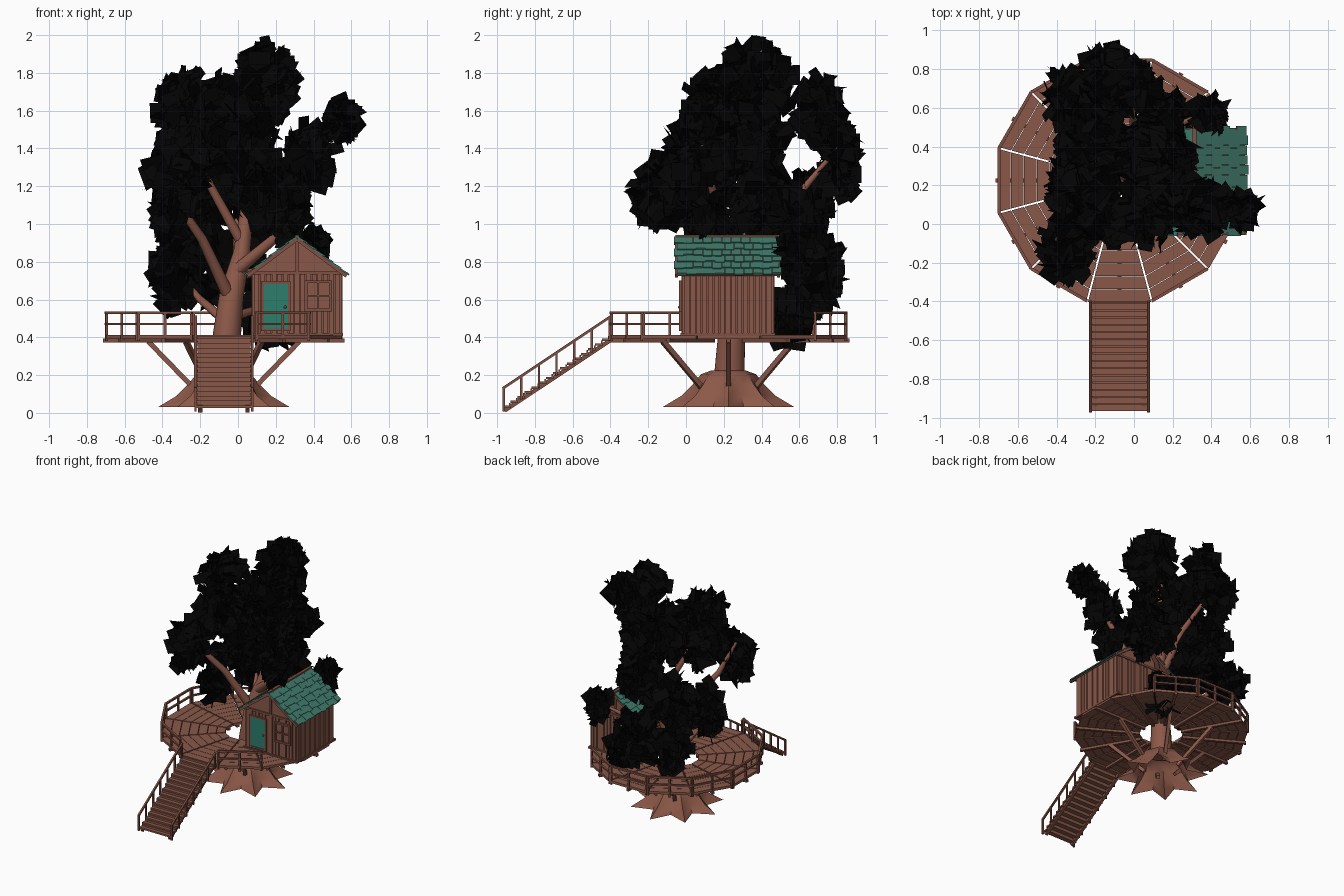
import bpy, bmesh, math, random
from mathutils import Vector, Matrix, Euler

if "Cube" in bpy.data.objects:
    bpy.data.objects.remove(bpy.data.objects["Cube"])
random.seed(4)
V = Vector
C = V((-0.075, 0.225, 0))          # tree and deck centre


def mat(name, col):
    m = bpy.data.materials.new(name)
    m.diffuse_color = (*col, 1)
    m.use_nodes = True
    m.node_tree.nodes["Principled BSDF"].inputs["Base Color"].default_value = m.diffuse_color
    return m


BARK = mat("bark brown", (0.265, 0.1, 0.066))
WOOD = mat("plank brown", (0.25, 0.098, 0.066))
TRIM = mat("timber brown", (0.21, 0.08, 0.054))
TEAL = mat("roof teal", (0.053, 0.2, 0.15))
DOOR = mat("door teal", (0.025, 0.21, 0.155))
LEAF = mat("leaf black", (0.001, 0.001, 0.001))


def finish(bm, name, m, smooth=False):
    bmesh.ops.recalc_face_normals(bm, faces=bm.faces)
    me = bpy.data.meshes.new(name)
    bm.to_mesh(me)
    bm.free()
    ob = bpy.data.objects.new(name, me)
    me.materials.append(m)
    bpy.context.collection.objects.link(ob)
    if smooth:
        bpy.ops.object.select_all(action='DESELECT')
        ob.select_set(True)
        bpy.context.view_layer.objects.active = ob
        bpy.ops.object.shade_smooth_by_angle(angle=math.radians(50))
    return ob


def box(bm, c, s, rot=None):
    M = Matrix.Translation(c) @ (rot.to_4x4() if rot else Matrix()) @ Matrix.Diagonal((*s, 1))
    bmesh.ops.create_cube(bm, size=1, matrix=M)


def beam(bm, a, b, w, h):
    a, b = V(a), V(b)
    d = b - a
    up = V((0, 0, 1)) if abs(d.normalized().z) < 0.99 else V((1, 0, 0))
    y = up.cross(d).normalized()
    x = d.normalized()
    box(bm, (a + b) / 2, (d.length, w, h), Matrix((x, y, x.cross(y))).transposed())


def prism(bm, pts, off):
    a = [bm.verts.new(p) for p in pts]
    b = [bm.verts.new(V(p) + V(off)) for p in pts]
    bm.faces.new(a)
    bm.faces.new(b[::-1])
    for i in range(len(a)):
        j = (i + 1) % len(a)
        bm.faces.new((a[j], a[i], b[i], b[j]))


def loft(bm, rings, caps=True):
    vs = [[bm.verts.new(p) for p in r] for r in rings]
    n = len(vs[0])
    for r, q in zip(vs, vs[1:]):
        for i in range(n):
            bm.faces.new((r[i], r[(i + 1) % n], q[(i + 1) % n], q[i]))
    if caps:
        bm.faces.new(vs[0][::-1])
        bm.faces.new(vs[-1])


def polar(r, deg, z=0):
    a = math.radians(deg)
    return C + V((r * math.cos(a), r * math.sin(a), z))


# root flare: eight-pointed star narrowing to the trunk, open underneath
bm = bmesh.new()
loft(bm, [[polar(t if i % 2 == 0 else v, i * 22.5, z) for i in range(16)]
          for z, t, v in ((0.03, 0.35, 0.21), (0.09, 0.25, 0.185), (0.15, 0.19, 0.16),
                          (0.205, 0.145, 0.13), (0.225, 0.09, 0.085))], caps=False)
finish(bm, "root_flare", BARK, True)

# trunk and branches: tapered tubes (x, y, z, radius)
LIMBS = {
    "trunk": [(-.075, .23, .2, .085), (-.06, .24, .4, .075), (-.035, .25, .62, .065), (.02, .32, .85, .045),
              (.05, .38, 1.1, .034), (.08, .4, 1.6, .022), (.1, .4, 1.85, .008)],
    "front_left_branch": [(-.04, .24, .6, .035), (-.19, .1, .92, .026), (-.3, 0, 1.08, .022), (-.4, -.08, 1.32, .01)],
    "right_branch": [(-.01, .27, .75, .035), (.2, .2, .93, .026), (.4, .1, 1.35, .018), (.56, .07, 1.55, .006)],
    "back_branch": [(0, .28, .78, .03), (0, .55, 1.1, .022), (-.1, .8, 1.4, .01)],
    "left_branch": [(.02, .33, .9, .028), (-.2, .28, 1.3, .02), (-.25, .2, 1.65, .008)],
    "low_back_branch": [(-.06, .25, .48, .028), (-.2, .5, .6, .02), (-.3, .68, .72, .008)],
    "low_right_branch": [(-.05, .26, .5, .028), (.1, .45, .55, .02), (.2, .55, .5, .008)],
    "back_right_branch": [(.0, .3, .72, .026), (.2, .5, .78, .018), (.38, .58, .87, .008)],
}
for name, pts in LIMBS.items():
    bm = bmesh.new()
    rings = []
    for i, (x, y, z, r) in enumerate(pts):
        d = V(pts[min(i + 1, len(pts) - 1)][:3]) - V(pts[max(i - 1, 0)][:3])
        q = V((0, 0, 1)).rotation_difference(d)
        rings.append([V((x, y, z)) + q @ V((r * math.cos(k * math.pi / 5), r * math.sin(k * math.pi / 5), 0))
                      for k in range(10)])
    loft(bm, rings)
    finish(bm, name, BARK, True)

# foliage: leaf cards scattered in ellipsoids (centre, radii)
CLUMPS = [(-.36, -.14, 1.17, .13, .14, .2), (-.27, .12, 1.37, .14, .2, .2), (-.28, .2, 1.64, .14, .2, .2),
          (.15, .35, 1.74, .15, .22, .22), (0, .3, 1.45, .2, .24, .2), (.27, .1, 1.12, .11, .15, .2),
          (.38, .08, 1.36, .13, .12, .17), (.55, .07, 1.54, .08, .08, .1), (-.1, .7, 1.58, .14, .12, .2),
          (-.12, .82, 1.35, .14, .1, .2), (-.2, .6, 1.1, .17, .17, .18), (-.35, .66, .72, .1, .14, .17),
          (-.06, .7, .78, .18, .13, .22), (.18, .55, .51, .13, .12, .16), (.39, .57, .85, .07, .06, .12),
          (.12, .42, 1.12, .16, .16, .18), (.08, .04, 1.24, .12, .14, .15), (-.28, .45, .92, .12, .16, .16),
          (-.32, .17, .82, .1, .1, .24), (-.1, .03, 1.4, .1, .12, .14)]
bm = bmesh.new()
for cx, cy, cz, rx, ry, rz in CLUMPS:
    for _ in range(int(55 + 13000 * rx * ry * rz)):
        p = V([random.gauss(0, 1) for _ in range(3)]).normalized() * random.uniform(0.15, 1) ** 0.5
        R = Euler([random.uniform(0, 6.28) for _ in range(3)]).to_matrix()
        w, h = random.uniform(.03, .055), random.uniform(.045, .075)
        o = V((cx + p.x * rx, cy + p.y * ry, cz + p.z * rz))
        bm.faces.new([bm.verts.new(o + R @ V((a * w, b * h, 0))) for a, b in ((-1, -1), (1, -1), (1, 1), (-1, 1))])
for v in bm.verts:
    v.co.z = min(v.co.z, 2.0)
finish(bm, "leaf_cards", LEAF)

# deck: twelve wedges of concentric planks with open radial gaps
bm = bmesh.new()
ROWS, IN, OUT, T = 7, 0.16, 0.63, math.tan(math.radians(15))
step = (OUT - IN) / ROWS
for k in range(12):
    R = Matrix.Rotation(math.radians(30 * k), 3, 'Z')
    for i in range(ROWS):
        a, b = IN + i * step, IN + (i + 1) * step - 0.003
        la, lb = a * T - 0.005, b * T - 0.005
        prism(bm, [C + R @ V(p) for p in ((a, -la, .392), (b, -lb, .392), (b, lb, .392), (a, la, .392))], (0, 0, .02))
finish(bm, "deck_planks", WOOD)

bm = bmesh.new()
for k in range(12):
    beam(bm, polar(.16, 30 * k, .383), polar(.64, 30 * k, .383), .022, .02)
finish(bm, "deck_joists", TRIM)
bm = bmesh.new()
for k in range(6):
    beam(bm, polar(.13, 60 * k, .1), polar(.4, 60 * k, .378), .026, .026)
finish(bm, "deck_braces", WOOD)

# railing round the deck, open at the stairs and the house
bm = bmesh.new()
Rv = 0.645
for k in (2, 3, 4, 5, 6, 7, 8, 10):
    a, b = 30 * k - 15, 30 * k + 15
    for z, h in ((.53, .014), (.47, .012)):
        beam(bm, polar(Rv, a, z), polar(Rv, b, z), .016, h)
    pa, pb = polar(Rv, a), polar(Rv, b)
    for t in (0.02, 0.5, 0.98):
        p = pa.lerp(pb, t)
        beam(bm, p + V((0, 0, .38)), p + V((0, 0, .53)), .014, .014)
finish(bm, "deck_railing", TRIM)

# stairs: treads with risers, stringers, handrails
X0, X1, N = -0.225, 0.075, 15
bm = bmesh.new()
for i in range(N):
    y, z = -.965 + .56 * (i + .5) / N, .02 + .38 * (i + .5) / N
    box(bm, ((X0 + X1) / 2, y, z), (X1 - X0 - .01, .04, .013))
    box(bm, ((X0 + X1) / 2, y + .014, z + .012), (X1 - X0 - .02, .008, .018))
finish(bm, "stair_treads", WOOD)
bm = bmesh.new()
for x in (X0, X1):
    xi = x + (.025 if x < 0 else -.025)
    beam(bm, (xi, -.96, .012), (xi, -.40, .385), .022, .022)
    beam(bm, (x, -.97, .13), (x, -.40, .51), .014, .014)
    for i in range(7):
        t = i / 6
        y, z = -.965 + .56 * t, .008 + .375 * t
        beam(bm, (x, y, z), (x, y, z + .125), .012, .012)
finish(bm, "stair_stringers_and_rails", TRIM)

# house: core, vertical boards, gables
HX0, HX1, HY0, HY1, ZB, ZE, XM, ZR = .085, .54, -.01, .455, .415, .74, .3125, .92
bm = bmesh.new()
prism(bm, [(HX0 + .01, HY0 + .01, ZB), (HX1 - .01, HY0 + .01, ZB), (HX1 - .01, HY0 + .01, ZE),
           (XM, HY0 + .01, ZR - .015), (HX0 + .01, HY0 + .01, ZE)], (0, HY1 - HY0 - .02, 0))
finish(bm, "house_core", TRIM)
bm = bmesh.new()
n = 15
for i in range(n):
    th = .02 + .008 * (i % 2)
    w = (HX1 - HX0) / n
    x = HX0 + (i + .5) * w
    for y in (HY0, HY1):
        box(bm, (x, y, (ZB + ZE) / 2), (w - .006, th, ZE - ZB))
    w = (HY1 - HY0) / n
    y = HY0 + (i + .5) * w
    for x in (HX0, HX1):
        box(bm, (x, y, (ZB + ZE) / 2), (th, w - .006, ZE - ZB))
for y in (HY0 - .008, HY1):
    prism(bm, [(HX0, y, ZE), (HX1, y, ZE), (XM, y, ZR - .01)], (0, .008, 0))
finish(bm, "house_boards", WOOD)

# house timbers: sills, plates, gable posts, rake boards, ridge, door and window frames
bm = bmesh.new()
for y in (HY0 - .012, HY1 + .012):
    for z in (ZB, ZE):
        box(bm, (XM, y, z), (HX1 - HX0 + .03, .016, .016))
    box(bm, (XM, y, (ZE + ZR) / 2), (.014, .014, ZR - ZE - .01))
for x in (HX0 - .008, HX1 + .008):
    box(bm, (x, (HY0 + HY1) / 2, ZB), (.016, HY1 - HY0 + .03, .016))
for y in (-.05, .49):
    for s in (-1, 1):
        beam(bm, (XM, y, .92), (XM + s * .262, y, .725), .014, .02)
box(bm, (XM, .22, .935), (.022, .55, .014))


def frame(x0, x1, z0, z1, y, w):
    for x in (x0, x1):
        box(bm, (x, y, (z0 + z1) / 2), (w, .02, z1 - z0 + w))
    for z in (z0, z1):
        box(bm, ((x0 + x1) / 2, y, z), (x1 - x0 + w, .02, w))


frame(.13, .272, .44, .69, -.026, .014)
frame(.36, .49, .545, .695, -.026, .014)
box(bm, (.425, -.026, .62), (.01, .018, .15))
box(bm, (.425, -.026, .62), (.13, .018, .01))
finish(bm, "house_timbers", TRIM)
bm = bmesh.new()
box(bm, (.425, -.021, .62), (.12, .008, .14))
finish(bm, "window_panel", WOOD)
bm = bmesh.new()
box(bm, (.201, -.026, .565), (.134, .009, .242))
finish(bm, "door", DOOR)
bm = bmesh.new()
bmesh.ops.create_uvsphere(bm, u_segments=8, v_segments=6, radius=.008, matrix=Matrix.Translation((.25, -.034, .56)))
finish(bm, "door_knob", TRIM, True)

# roof: slab and overlapping shingles on both slopes
slabs, bm = bmesh.new(), bmesh.new()
for s in (-1, 1):
    top, eave = V((XM, 0, .929)), V((XM + s * .258, 0, .733))
    d = eave - top
    beam(slabs, top + V((0, .22, -.004)), eave + V((0, .22, -.004)), .53, .01)
    nrm = V((s * .6, 0, .8))
    for r in range(6):
        for c in range(11):
            a = top + d * (r / 6) + nrm * .003
            b = top + d * ((r + 1.2) / 6 + random.uniform(-.025, .025)) + nrm * .01
            y = V((0, -.038 + (c + .3 * (r % 2)) * .0505, 0))
            beam(bm, a + y, b + y, .049, .008)
finish(slabs, "roof_slabs", TRIM)
finish(bm, "roof_shingles", TEAL)
